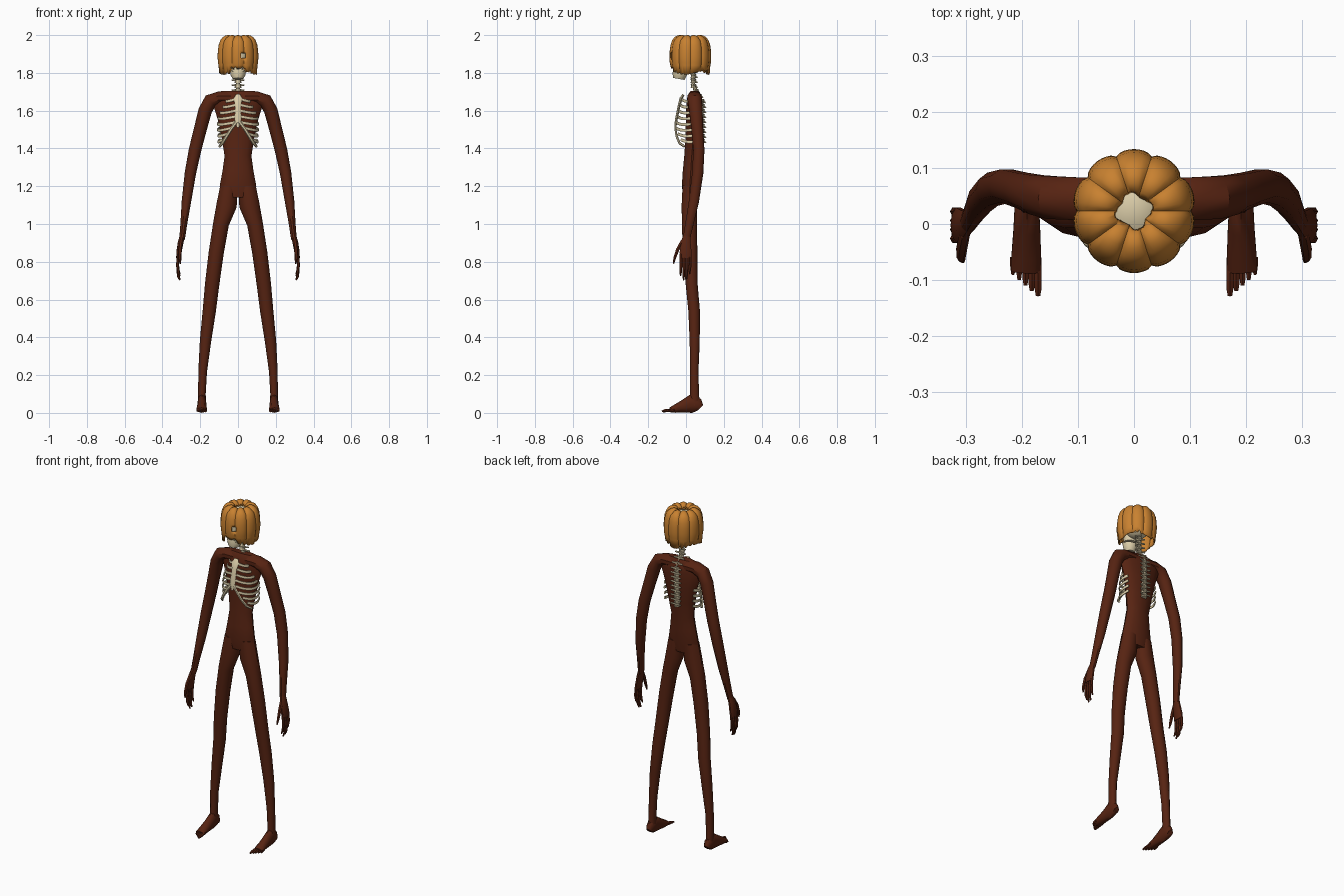
import bpy, bmesh, math, random
from mathutils import Vector, Matrix

random.seed(4)


def material(name, rgb):
    m = bpy.data.materials.new(name)
    m.diffuse_color = (*rgb, 1)
    return m


BROWN = material("dark_brown", (0.095, 0.017, 0.006))
ORANGE = material("pumpkin_orange", (0.58, 0.22, 0.03))
BONE = material("bone", (0.72, 0.62, 0.40))


def loft(bm, path, ref=(0, 1, 0), n=10):
    """Elliptical tube: path of (x, y, z, half size across ref, half size along ref)."""
    pts = [Vector(p[:3]) for p in path]
    rings = []
    for i, p in enumerate(path):
        t = (pts[min(i + 1, len(pts) - 1)] - pts[max(i - 1, 0)]).normalized()
        u = Vector(ref)
        u = (u - t * u.dot(t)).normalized()
        v = t.cross(u)
        rings.append([bm.verts.new(pts[i] + v * p[3] * math.cos(a) + u * p[4] * math.sin(a))
                      for a in (math.tau * k / n for k in range(n))])
    for r, s in zip(rings, rings[1:]):
        for k in range(n):
            bm.faces.new((r[k], r[(k + 1) % n], s[(k + 1) % n], s[k]))
    bm.faces.new(rings[0][::-1])
    bm.faces.new(rings[-1])


def finish(bm, name, mat, mirror=False, angle=40):
    bmesh.ops.recalc_face_normals(bm, faces=bm.faces)
    me = bpy.data.meshes.new(name)
    bm.to_mesh(me)
    bm.free()
    me.materials.append(mat)
    ob = bpy.data.objects.new(name, me)
    bpy.context.collection.objects.link(ob)
    bpy.ops.object.select_all(action='DESELECT')
    ob.select_set(True)
    bpy.context.view_layer.objects.active = ob
    bpy.ops.object.shade_smooth_by_angle(angle=math.radians(angle))
    if mirror:
        ob.modifiers.new("mirror", 'MIRROR').use_mirror_merge = False
    return ob


def box(bm, loc, size):
    bmesh.ops.create_cube(bm, size=1, matrix=Matrix.Translation(loc) @ Matrix.Diagonal((*size, 1)))


# Torso: lean column from hips to shoulders
bm = bmesh.new()
loft(bm, [(0, .02, 1.14, .085, .035), (0, .02, 1.2, .097, .043), (0, .025, 1.28, .082, .043),
          (0, .03, 1.36, .071, .04), (0, .038, 1.45, .085, .042), (0, .043, 1.55, .106, .045),
          (0, .045, 1.64, .135, .044), (0, .045, 1.68, .13, .038), (0, .045, 1.703, .09, .022)], n=14)
finish(bm, "torso", BROWN)

# Legs
bm = bmesh.new()
loft(bm, [(.048, .02, 1.2, .046, .04), (.06, .018, 1.1, .054, .043), (.09, .018, 1.0, .042, .042),
          (.115, .022, .85, .04, .04), (.137, .03, .68, .038, .033), (.152, .043, .54, .035, .032),
          (.172, .046, .38, .03, .028), (.187, .044, .22, .023, .023), (.191, .045, .1, .02, .025),
          (.191, .045, .04, .022, .03)])
finish(bm, "legs", BROWN, True)

# Feet and toes
bm = bmesh.new()
loft(bm, [(.191, .078, .028, .018, .016), (.191, .065, .04, .036, .022), (.191, .03, .05, .05, .023),
          (.191, -.01, .035, .035, .025), (.192, -.06, .021, .021, .028), (.193, -.085, .015, .013, .027)],
     ref=(1, 0, 0))
for k in range(5):
    x, tip, r = .171 + k * .0112, -.128 + k * .0095, .0075 - k * .0005
    loft(bm, [(x, -.06, .017, r, r), (x, tip + .015, .011, r * 1.1, r), (x, tip, .008, r * .6, r * .6)],
         ref=(1, 0, 0), n=6)
finish(bm, "feet", BROWN, True)

# Arms, running out from the shoulder line and down to the wrist
bm = bmesh.new()
loft(bm, [(0, .045, 1.668, .032, .038), (.1, .045, 1.668, .034, .04), (.145, .047, 1.652, .038, .04),
          (.174, .052, 1.6, .036, .037), (.2, .06, 1.5, .034, .033), (.228, .068, 1.39, .033, .031),
          (.252, .062, 1.27, .03, .031), (.273, .042, 1.12, .025, .028), (.287, .018, 1.0, .018, .023),
          (.296, .002, .92, .015, .02)])
finish(bm, "arms", BROWN, True)

# Hands: palm, four fingers and a thumb
bm = bmesh.new()
loft(bm, [(.294, .005, .94, .014, .019), (.304, -.002, .9, .015, .028), (.313, -.002, .85, .014, .033),
          (.316, -.002, .82, .011, .031)])
for k in range(4):
    y, tip = -.026 + k * .016, (.725, .703, .708, .735)[k]
    loft(bm, [(.315, y, .84, .008, .0085), (.32, y, .785, .008, .0085),
              (.316, y - .002, tip + .02, .007, .007), (.308, y - .003, tip, .004, .004)], n=6)
loft(bm, [(.302, -.018, .91, .01, .011), (.307, -.044, .865, .01, .01), (.308, -.06, .82, .008, .008),
          (.305, -.066, .79, .004, .004)], n=6)
finish(bm, "hands", BROWN, True)

# Ribs: half hoops that stop at the breastbone or at the lower arch
bm = bmesh.new()
COUNT = 8
for i in range(COUNT):
    f = i / (COUNT - 1)
    z = 1.655 - .215 * f
    rx = .06 + .048 * math.sin(math.pi * min(1, f * 1.15 + .08) * .62)
    ry = .052 + .034 * min(1, f * 1.4)
    end = min(.082, .014 + max(0, 1.535 - z) * .7)
    a1 = math.acos(end / rx)
    path = []
    for k in range(9):
        s = k / 8
        a = -.45 + (a1 + .45) * s
        drop = .012 * math.sin(math.pi * s) - .006
        path.append((rx * math.cos(a), .03 - ry * math.sin(a), z - drop, .0045, .0085))
    loft(bm, path, ref=(0, 0, 1), n=6)
# lower arch of the rib cage
loft(bm, [(.008, -.055, 1.54, .009, .006), (.035, -.056, 1.505, .009, .006),
          (.06, -.05, 1.465, .009, .006), (.083, -.034, 1.428, .009, .006),
          (.098, -.008, 1.41, .007, .006)], n=6)
finish(bm, "ribs", BONE, True)

# Breastbone
bm = bmesh.new()
loft(bm, [(0, -.014, 1.685, .012, .006), (0, -.026, 1.665, .024, .008), (0, -.036, 1.63, .016, .007),
          (0, -.052, 1.55, .018, .007), (0, -.055, 1.51, .006, .004)], n=8)
finish(bm, "breastbone", BONE)

# Spine: stacked vertebrae with side and rear spurs
bm = bmesh.new()
COUNT = 16
for i in range(COUNT):
    z = 1.44 + i * .0265
    f = min(1, max(0, (z - 1.64) / .1))
    y = .083 - .045 * f * f * (3 - 2 * f)
    loft(bm, [(0, y, z - .011, .019, .015), (0, y, z, .014, .011), (0, y, z + .011, .019, .015)], n=8)
    for s in (-1, 1):
        loft(bm, [(0, y + .008, z, .006, .006), (s * .033, y + .014, z + .004, .004, .004)],
             ref=(0, 0, 1), n=6)
    loft(bm, [(0, y + .006, z, .005, .007), (0, y + .023, z - .01, .003, .004)], ref=(0, 0, 1), n=6)
loft(bm, [(0, .082, 1.44, .01, .01), (0, .082, 1.64, .01, .01), (0, .06, 1.69, .01, .01),
          (0, .038, 1.74, .01, .01), (0, .036, 1.86, .01, .01)], n=8)
finish(bm, "spine", BONE)

# Skull with cheek block, jaw and teeth
bm = bmesh.new()
bmesh.ops.create_uvsphere(bm, u_segments=24, v_segments=14, radius=1,
                          matrix=Matrix.Translation((0, .028, 1.902)) @ Matrix.Diagonal((.072, .083, .076, 1)))
loft(bm, [(0, -.025, 1.9, .058, .042), (0, -.03, 1.85, .045, .036), (0, -.032, 1.822, .036, .034)], n=12)
loft(bm, [(0, -.03, 1.812, .04, .038), (0, -.034, 1.79, .04, .038), (0, -.038, 1.768, .028, .03)], n=12)
for k in range(-3, 4):
    box(bm, (k * .009, -.064 + abs(k) * .0025, 1.817), (.007, .008, .02))
finish(bm, "skull", BONE)

# Pumpkin shell: ten lobes, open top, ragged lower rim and a small hole at the front
N = 80
profile = [(.03, 1.98), (.036, 1.991), (.05, 2.0), (.066, 1.999), (.083, 1.99), (.096, 1.973),
           (.105, 1.948), (.109, 1.92), (.11, 1.905), (.1105, 1.892), (.1105, 1.878), (.109, 1.855),
           (.106, 1.84), (.102, None)]
bm = bmesh.new()
rows = []
rim = []
for k in range(N):
    a = math.tau * k / N          # 0 is the front
    front = min(a, math.tau - a) < .45
    notch = random.choice((0, .008, .016)) if k % 3 == 0 else 0
    rim.append((1.824 if front else 1.79 + .012 * (1 + math.sin(3 * a + 1)) * .8) + notch)
for r, z in profile:
    row = []
    for k in range(N):
        a = math.tau * k / N
        lobe = abs(math.cos(5 * a)) ** .55
        rr = r * (.925 + .075 * lobe)
        zz = rim[k] if z is None else z
        if r < .09 and z:
            zz -= .009 * (1 - lobe)
        if r == .03:
            rr *= 1 + .14 * math.sin(4 * a + .6)
        row.append(bm.verts.new((rr * math.sin(a), .023 - rr * math.cos(a), zz)))
    rows.append(row)
for p, q in zip(rows, rows[1:]):
    for k in range(N):
        bm.faces.new((p[k], p[(k + 1) % N], q[(k + 1) % N], q[k]))
hole = Vector((.031, -.08, 1.891))
bmesh.ops.delete(bm, geom=[f for f in bm.faces if f.calc_center_median().y < -.04
                           and (f.calc_center_median() - hole).xz.length < .0145], context='FACES')
shell = finish(bm, "pumpkin_shell", ORANGE, angle=50)
mod = shell.modifiers.new("thickness", 'SOLIDIFY')
mod.thickness = .005
mod.offset = -1
